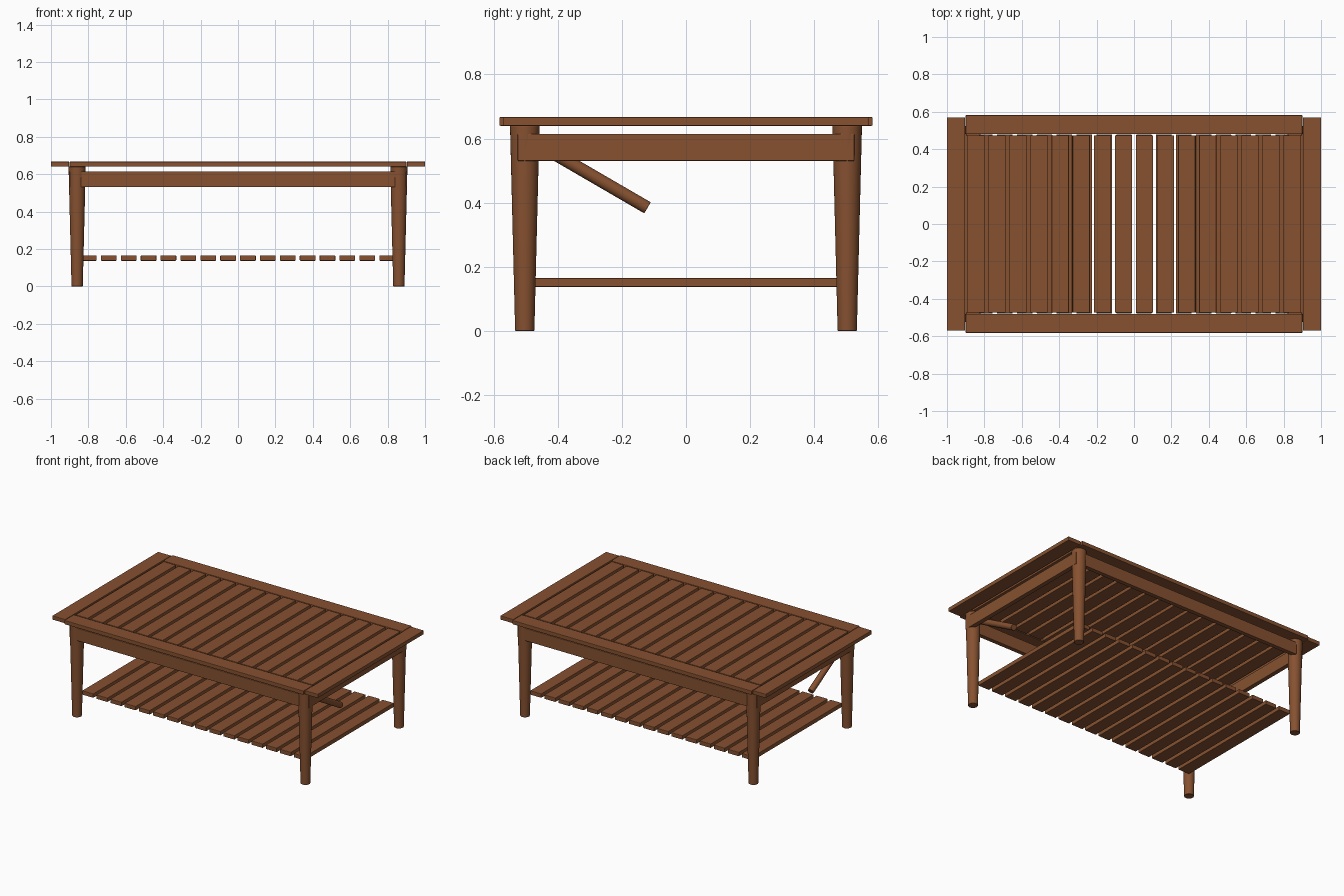
import bpy
from mathutils import Vector

cube = bpy.data.objects.get("Cube")
if cube:
    bpy.data.objects.remove(cube, do_unlink=True)

wood = bpy.data.materials.new("warm_brown_wood")
wood.use_nodes = True
COLOR = (0.24, 0.083, 0.03, 1)
wood.diffuse_color = COLOR
wood.node_tree.nodes["Principled BSDF"].inputs["Base Color"].default_value = COLOR


def finish(obj, name, bevel):
    obj.name = name
    obj.data.materials.append(wood)
    mod = obj.modifiers.new("soft_edges", "BEVEL")
    mod.width = bevel
    mod.segments = 2
    mod.limit_method = "ANGLE"


def board(name, x, y, z):
    """Board spanning the given (low, high) ranges."""
    spans = (x, y, z)
    bpy.ops.mesh.primitive_cube_add(size=1, location=[(a + b) / 2 for a, b in spans])
    obj = bpy.context.object
    obj.scale = [b - a for a, b in spans]
    bpy.ops.object.transform_apply(location=False, rotation=False, scale=True)
    finish(obj, name, 0.003)


def rod(name, start, end, r_start, r_end):
    """Round, optionally tapered bar between two points."""
    start, end = Vector(start), Vector(end)
    axis = end - start
    bpy.ops.mesh.primitive_cone_add(vertices=32, radius1=r_start, radius2=r_end,
                                    depth=axis.length, location=(start + end) / 2)
    obj = bpy.context.object
    obj.rotation_euler = axis.to_track_quat("Z", "Y").to_euler()
    bpy.ops.object.shade_smooth_by_angle()
    finish(obj, name, 0.002)


def mirrored(side, a, b):
    return tuple(sorted((side * a, side * b)))


TOP = (0.64, 0.667)
APRON = (0.53, 0.615)
SHELF = (0.137, 0.165)

for side, x_name, y_name in ((-1, "right", "front"), (1, "left", "back")):
    # Table top frame
    board(f"top_{x_name}_end_board", mirrored(side, 0.903, 1.0), (-0.57, 0.57), TOP)
    board(f"top_{y_name}_board", (-0.9, 0.9), mirrored(side, 0.48, 0.582), TOP)
    # Aprons
    board(f"{x_name}_apron", mirrored(side, 0.873, 0.904), (-0.525, 0.525), APRON)
    board(f"{y_name}_apron", (-0.84, 0.84), mirrored(side, 0.512, 0.542), APRON)
    # Slanted brace behind each front leg
    rod(f"{x_name}_brace", (side * 0.855, -0.466, 0.585),
        (side * 0.855, -0.12, 0.384), 0.02, 0.02)
    # Tapered legs
    for y in (-0.503, 0.503):
        end_name = "front" if y < 0 else "back"
        rod(f"{end_name}_{x_name}_leg", (side * 0.86, y, 0), (side * 0.86, y, 0.64),
            0.03, 0.046)

# Slats of the top and of the lower shelf
COUNT = 16
for i in range(COUNT):
    step = i - (COUNT - 1) / 2
    for name, pitch, half, length, z in (("top_slat", 0.1127, 0.046, 0.474, TOP),
                                         ("shelf_slat", 0.1063, 0.042, 0.478, SHELF)):
        x = step * pitch
        board(f"{name}_{i + 1}", (x - half, x + half), (-length, length), z)
